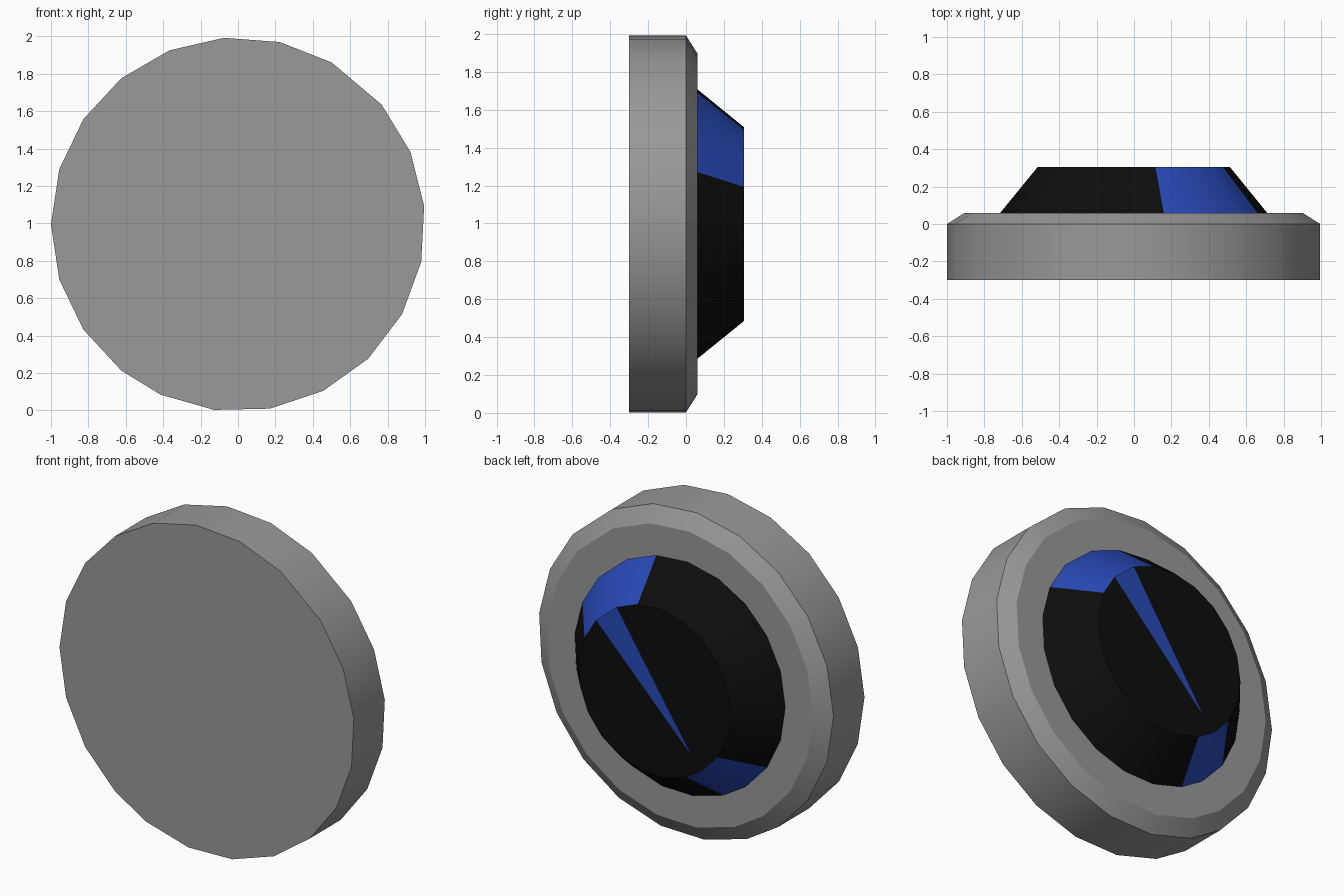
import bpy
import bmesh
from math import sin, cos, radians

SIDES = 21
CENTRE_Z = 0.995

if "Cube" in bpy.data.objects:
    bpy.data.objects.remove(bpy.data.objects["Cube"], do_unlink=True)


def material(name, colour):
    mat = bpy.data.materials.new(name)
    mat.use_nodes = True
    mat.diffuse_color = (*colour, 1)
    mat.node_tree.nodes["Principled BSDF"].inputs["Base Color"].default_value = (*colour, 1)
    return mat


grey = material("grey", (0.32, 0.32, 0.32))
black = material("black", (0.004, 0.004, 0.004))
blue = material("blue", (0.021, 0.068, 0.48))


def corner_angle(k):
    # Slightly uneven spacing: one run of corners is turned by three degrees
    return radians(180 - 360 * k / SIDES - (3 if 8 <= k <= 17 else 0))


def turned_part(bm, profile):
    """Loft (radius, y) rings; returns the rings and the bands of side faces."""
    rings = [[bm.verts.new((r * cos(corner_angle(k)), y, CENTRE_Z + r * sin(corner_angle(k))))
              for k in range(SIDES)] for r, y in profile]
    bands = []
    for a, b in zip(rings, rings[1:]):
        bands.append([bm.faces.new((a[k], a[(k + 1) % SIDES], b[(k + 1) % SIDES], b[k]))
                      for k in range(SIDES)])
    return rings, bands


def finish(bm, name, materials):
    bmesh.ops.recalc_face_normals(bm, faces=bm.faces[:])
    mesh = bpy.data.meshes.new(name)
    bm.to_mesh(mesh)
    bm.free()
    for mat in materials:
        mesh.materials.append(mat)
    obj = bpy.data.objects.new(name, mesh)
    bpy.context.collection.objects.link(obj)
    bpy.ops.object.select_all(action="DESELECT")
    obj.select_set(True)
    bpy.context.view_layer.objects.active = obj
    bpy.ops.object.shade_smooth_by_angle(angle=radians(30))
    return obj


# Round base plate with a chamfered back rim
bm = bmesh.new()
rings, bands = turned_part(bm, [(1, -0.3), (1, 0), (0.905, 0.06)])
bm.faces.new(rings[0])
bm.faces.new(rings[-1])
finish(bm, "base_plate", [grey])

# Tapered knob with blue side patches and a pointer cut into its cap
bm = bmesh.new()
rings, bands = turned_part(bm, [(0.715, 0.06), (0.515, 0.305)])
for k in (6, 7, 8, 17, 18):
    bands[0][k].material_index = 1
bm.faces.new(rings[0])
cap = rings[1]
tip = bm.verts.new((-0.245, 0.305, CENTRE_Z - 0.32))
pointer = bm.faces.new((cap[7], cap[8], tip))
pointer.material_index = 1
bm.faces.new(cap[8:] + cap[:8] + [tip])
finish(bm, "knob", [black, blue])
